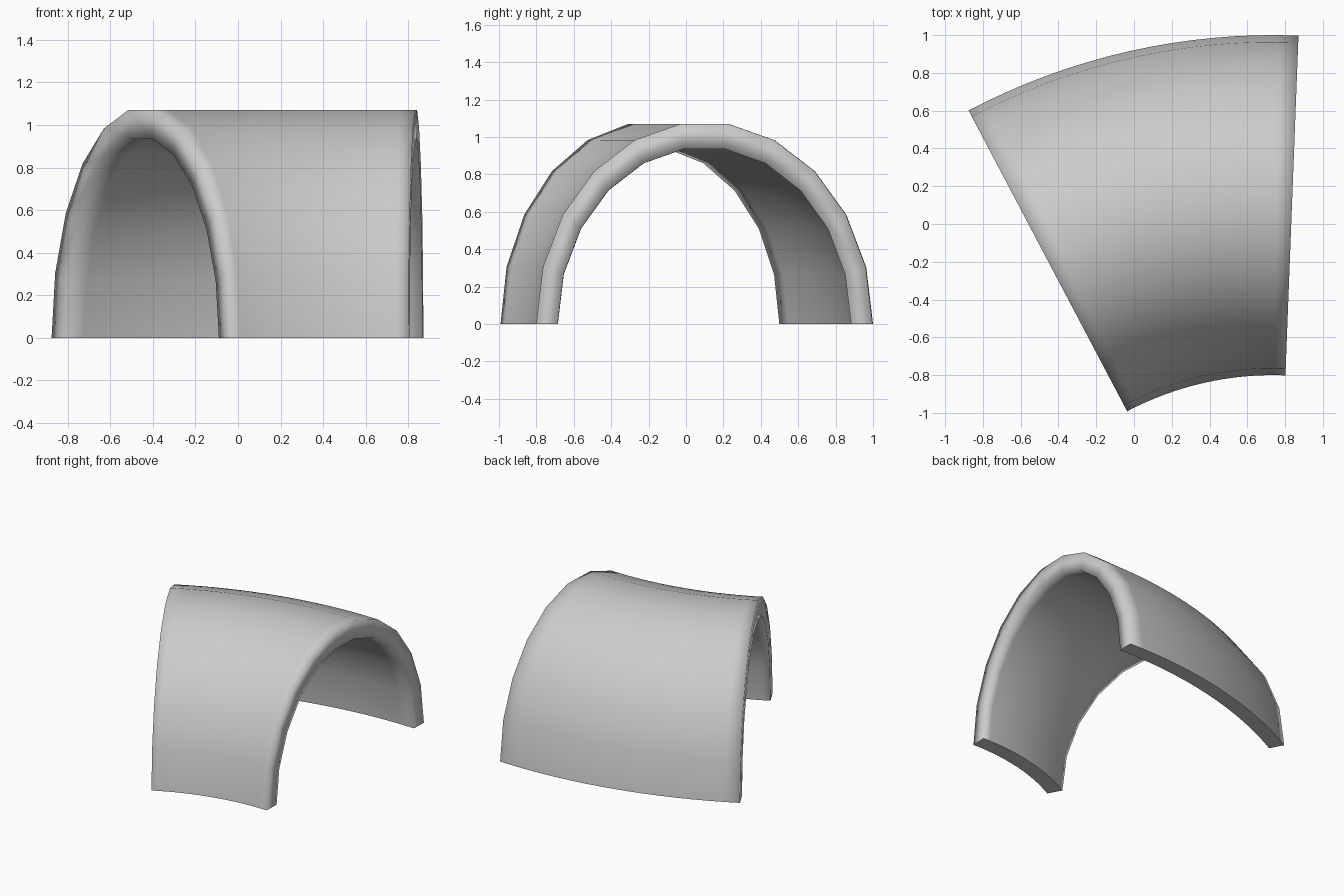
import bpy, bmesh
from math import sin, cos, pi, radians

if "Cube" in bpy.data.objects:
    bpy.data.objects.remove(bpy.data.objects["Cube"])

# Bend centre, mid radius and angular span of the curved tunnel
CX, CY, R = 0.738, -2.46, 2.56
A0, A1, STEPS = 87.8, 117.8, 16
SEGS = 11                      # facets across the arch


def arch(half_width, height):
    return [(half_width * cos(pi * i / SEGS), height * sin(pi * i / SEGS))
            for i in range(SEGS + 1)]


# Cross-section: outer half-ellipse then inner half-ellipse back
profile = arch(0.90, 1.081) + arch(0.785, 0.945)[::-1]
n = len(profile)

bm = bmesh.new()
rings = []
for s in range(STEPS + 1):
    a = radians(A0 + (A1 - A0) * s / STEPS)
    rings.append([bm.verts.new((CX + (R + d) * cos(a), CY + (R + d) * sin(a), max(z, 0)))
                  for d, z in profile])

# Shell: outside, inside and the two foot strips
for p, q in zip(rings, rings[1:]):
    for i in range(n):
        j = (i + 1) % n
        bm.faces.new((p[i], p[j], q[j], q[i]))

# End rims
for r in (rings[0], rings[-1]):
    for i in range(SEGS):
        bm.faces.new((r[i], r[i + 1], r[n - 2 - i], r[n - 1 - i]))

bmesh.ops.recalc_face_normals(bm, faces=bm.faces)

# Smooth everywhere except the flat feet
for f in bm.faces:
    f.smooth = True
    if all(v.co.z < 1e-4 for v in f.verts):
        f.smooth = False
        for e in f.edges:
            if any(v.co.z > 1e-4 for g in e.link_faces for v in g.verts):
                e.smooth = False

mesh = bpy.data.meshes.new("curved_tunnel_arch")
bm.to_mesh(mesh)
bm.free()
bpy.context.collection.objects.link(bpy.data.objects.new("curved_tunnel_arch", mesh))
